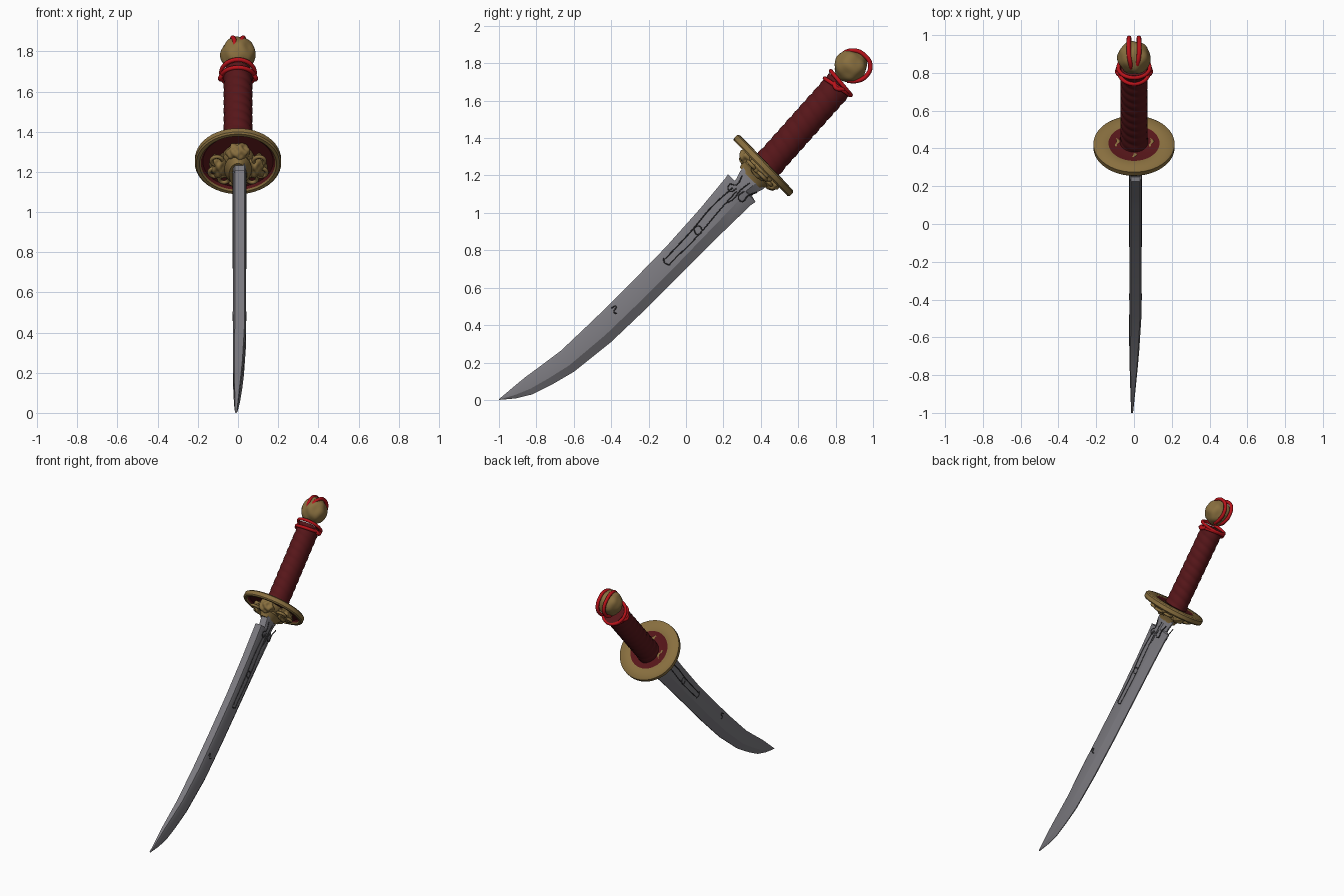
import bpy, bmesh, math
from mathutils import Matrix, Vector

if "Cube" in bpy.data.objects:
    bpy.data.objects.remove(bpy.data.objects["Cube"])


def material(name, rgb):
    m = bpy.data.materials.new(name)
    m.diffuse_color = (*rgb, 1)
    m.use_nodes = True
    m.node_tree.nodes["Principled BSDF"].inputs["Base Color"].default_value = m.diffuse_color
    return m


STEEL = material("steel", (0.20, 0.195, 0.215))
DARK = material("engraved_dark", (0.035, 0.034, 0.038))
GOLD = material("antique_gold", (0.25, 0.16, 0.05))
WRAP = material("dark_red_wrap", (0.095, 0.008, 0.010))
CORD = material("bright_red_cord", (0.48, 0.006, 0.010))


def frame(y, z, deg):
    """Local Z runs up the grip, local X is world X."""
    a = math.radians(deg)
    c, s = math.cos(a), math.sin(a)
    return Matrix(((1, 0, 0, 0), (0, s, c, y), (0, -c, s, z), (0, 0, 0, 1)))


GUARD = frame(0.415, 1.254, 44)
GRIP = frame(0.42, 1.238, 48.2)


def add_mesh(name, bm, mats, matrix=Matrix(), angle=40):
    bmesh.ops.recalc_face_normals(bm, faces=bm.faces)
    me = bpy.data.meshes.new(name)
    bm.to_mesh(me)
    bm.free()
    for m in mats:
        me.materials.append(m)
    ob = bpy.data.objects.new(name, me)
    ob.matrix_world = matrix
    bpy.context.collection.objects.link(ob)
    bpy.ops.object.select_all(action='DESELECT')
    ob.select_set(True)
    bpy.context.view_layer.objects.active = ob
    bpy.ops.object.shade_smooth_by_angle(angle=math.radians(angle))
    return ob


def loft(rings, closed=False):
    """Skin equal-length rings; cap the ends or join them into a loop."""
    bm = bmesh.new()
    vs = [[bm.verts.new(p) for p in r] for r in rings]
    n = len(vs[0])
    for i in range(len(vs) if closed else len(vs) - 1):
        a, b = vs[i], vs[(i + 1) % len(vs)]
        for j in range(n):
            k = (j + 1) % n
            bm.faces.new((a[j], a[k], b[k], b[j]))
    if not closed:
        bm.faces.new(vs[0])
        bm.faces.new(vs[-1])
    return bm


def circle(rx, ry, z, n):
    return [(rx * math.cos(2 * math.pi * i / n), ry * math.sin(2 * math.pi * i / n), z)
            for i in range(n)]


def cord(name, points, radius, mat, matrix=Matrix(), cyclic=False):
    cu = bpy.data.curves.new(name, 'CURVE')
    cu.dimensions = '3D'
    cu.bevel_depth = radius
    cu.bevel_resolution = 2
    cu.resolution_u = 6
    cu.use_fill_caps = True
    sp = cu.splines.new('BEZIER')
    sp.bezier_points.add(len(points) - 1)
    for bp, p in zip(sp.bezier_points, points):
        bp.co = p
        bp.handle_left_type = bp.handle_right_type = 'AUTO'
    sp.use_cyclic_u = cyclic
    cu.materials.append(mat)
    ob = bpy.data.objects.new(name, cu)
    ob.matrix_world = matrix
    bpy.context.collection.objects.link(ob)


def blob(name, size, loc, matrix, bump, freq):
    """Lumpy cast-metal ellipsoid."""
    bm = bmesh.new()
    bmesh.ops.create_icosphere(bm, subdivisions=4, radius=1)
    for v in bm.verts:
        d = v.co.normalized()
        w = math.sin(freq * d.x) * math.sin(freq * d.y + 1) + math.sin(freq * d.z + 2) * math.cos(freq * d.x)
        v.co = Vector(loc) + Vector([d[i] * size[i] * (1 + bump * w) for i in range(3)])
    add_mesh(name, bm, [GOLD], matrix, 60)


# Blade: (spine y, spine z, edge y, edge z) stations from root to tip, notched near the root
stations = [
    (.36, 1.29, .46, 1.18), (.29, 1.225, .41, 1.125), (.268, 1.18, .372, 1.108),
    (.25, 1.165, .352, 1.092), (.225, 1.207, .372, 1.058), (.21, 1.185, .345, 1.04),
    (.075, 1.022, .20, .90), (-.11, .815, 0, .70), (-.305, .615, -.20, .50),
    (-.49, .432, -.40, .31), (-.67, .262, -.60, .15), (-.77, .187, -.72, .08),
    (-.86, .121, -.82, .03), (-.93, .063, -.91, .008), (-1, .004, -1, 0)]
section = [(0, .024), (.12, .032), (.68, .033), (1, .004)]
rings = []
for sy, sz, ey, ez in stations:
    k = 1 if sy > -.5 else max(.15, 1 - .85 * ((-.5 - sy) / .5) ** 1.5)
    x0 = .008 if sy > -.5 else .008 - .018 * (-.5 - sy) / .5
    side = [(h * k, sy + (ey - sy) * t, sz + (ez - sz) * t) for t, h in section]
    rings.append([(x0 + x, y, z) for x, y, z in side] + [(x0 - x, y, z) for x, y, z in reversed(side)])
add_mesh("blade", loft(rings), [STEEL], angle=25)

# Engraved lines, frets and root scrolls on both blade faces
engravings = {
    "long_groove_upper": [(.25, 1.135), (.14, 1.035), (.03, .905), (-.11, .755)],
    "long_groove_lower": [(.27, 1.115), (.18, 1.015), (.07, .885), (-.09, .725)],
    "groove_end": [(-.12, .76), (-.115, .735), (-.085, .72)],
    "middle_fret": [(.04, .915), (.065, .93), (.085, .905), (.06, .885), (.04, .915)],
    "small_mark": [(-.40, .49), (-.375, .50), (-.385, .47), (-.37, .46)],
    "root_scroll_upper": [(.30, 1.20), (.27, 1.15), (.23, 1.15), (.235, 1.115), (.27, 1.13)],
    "root_scroll_lower": [(.38, 1.11), (.33, 1.09), (.30, 1.06), (.28, 1.085), (.31, 1.115)],
    "root_scroll_middle": [(.34, 1.16), (.29, 1.12), (.25, 1.07), (.21, 1.05)],
}
for label, pts in engravings.items():
    for tag, x in (("right", .0395), ("left", -.0235)):
        cord(f"{label}_{tag}", [(x, y, z) for y, z in pts], .0035, DARK)

# Guard: turned dish with a raised rim, red in the hollow and around the grip
profile = [(.01, .018), (.135, .018), (.145, .022), (.205, .020), (.215, .012), (.215, -.014),
           (.208, -.022), (.192, -.022), (.185, -.014), (.175, -.002), (.01, -.002)]
bm = loft([circle(r, r, z, 48) for r, z in profile], closed=True)
for f in bm.faces:
    c = f.calc_center_median()
    r = math.hypot(c.x, c.y)
    f.material_index = 1 if r < .137 or (r < .186 and c.z < 0) else 0
add_mesh("guard", bm, [GOLD, WRAP], GUARD)

# Ornament under the guard: collar, lumps and scrolls
collar = [circle(rx, ry, z, 32) for rx, ry, z in
          [(.085, .115, 0), (.08, .11, -.03), (.062, .095, -.045), (.068, .10, -.06),
           (.05, .085, -.085), (.045, .08, -.10)]]
add_mesh("blade_collar", loft(collar), [GOLD], GUARD)
blob("collar_crest", (.055, .045, .045), (0, -.09, -.03), GUARD, .12, 6)
blob("collar_chin", (.05, .04, .04), (0, .10, -.03), GUARD, .12, 6)
for tag, s in (("right", 1), ("left", -1)):
    blob(f"scroll_mass_{tag}", (.05, .07, .042), (s * .09, .01, -.025), GUARD, .13, 7)
    for n, (cx, cy, r) in enumerate([(.105, -.045, .028), (.115, .035, .028), (.07, .08, .024)]):
        cord(f"scroll_{tag}_{n}", [(s * cx + p[0], cy + p[1], -.045) for p in circle(r, r, 0, 6)],
             .010, GOLD, GUARD, True)

# Grip: slightly oval, with spiral wrap ridges
rings = []
for i in range(73):
    z = .01 + .60 * i / 72
    ring = []
    for j in range(32):
        a = 2 * math.pi * j / 32
        ridge = abs(math.sin(math.pi * z / .055 + a))
        k = .95 + .07 * ridge ** .6 + .06 * max(0, 1 - z / .08)
        ring.append((.071 * k * math.cos(a), .080 * k * math.sin(a), z))
    rings.append(ring)
add_mesh("grip_wrap", loft(rings), [WRAP], GRIP, 50)

# Pommel and its cords
blob("pommel", (.086, .086, .088), (0, 0, 0), frame(.88, 1.785, 48.2), .04, 6)
for n, (r, z, tilt) in enumerate([(.081, .585, .012), (.083, .612, -.012)]):
    cord(f"pommel_ring_{n}", [(p[0], p[1], z + tilt * p[1] / r) for p in circle(r, r, 0, 12)],
         .011, CORD, GRIP, True)
loop = [(.012, .815, 1.80), (.016, .836, 1.845), (.026, .893, 1.868), (.028, .955, 1.842),
        (.026, .986, 1.786), (.024, .962, 1.73), (.022, .914, 1.706), (.016, .862, 1.706)]
for tag, s in (("right", 1), ("left", -1)):
    cord(f"pommel_loop_{tag}", [(s * x, y, z) for x, y, z in loop], .012, CORD)
    cord(f"cord_knot_{tag}", [(s * .07, -.03, .59), (s * .088, 0, .575), (s * .075, .035, .60)],
         .012, CORD, GRIP)
